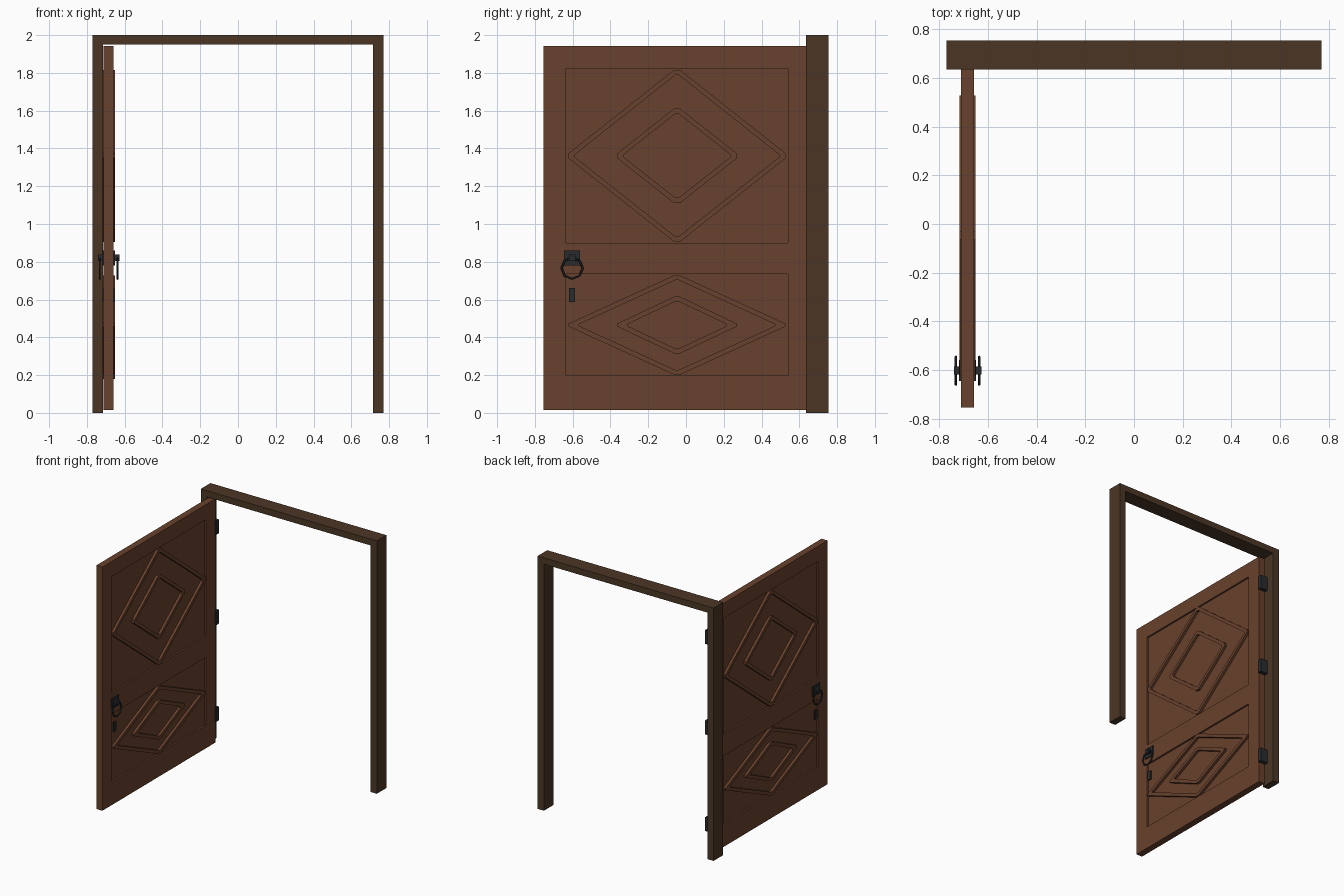
import bpy, bmesh, math
from mathutils import Matrix

if "Cube" in bpy.data.objects:
    bpy.data.objects.remove(bpy.data.objects["Cube"])


def material(name, rgb):
    m = bpy.data.materials.new(name)
    m.diffuse_color = (*rgb, 1)
    m.use_nodes = True
    m.node_tree.nodes["Principled BSDF"].inputs["Base Color"].default_value = m.diffuse_color
    return m


DOOR = material("reddish_brown_wood", (0.14, 0.053, 0.026))
FRAME = material("dark_brown_wood", (0.071, 0.037, 0.018))
IRON = material("black_iron", (0.022, 0.024, 0.027))


def finish(name, bm, mat):
    bmesh.ops.recalc_face_normals(bm, faces=bm.faces)
    me = bpy.data.meshes.new(name)
    bm.to_mesh(me)
    bm.free()
    me.materials.append(mat)
    ob = bpy.data.objects.new(name, me)
    bpy.context.collection.objects.link(ob)
    return ob


def add_box(bm, x, y, z):
    """Box from (min, max) pairs."""
    size = [p[1] - p[0] for p in (x, y, z)]
    mid = [(p[0] + p[1]) / 2 for p in (x, y, z)]
    bmesh.ops.create_cube(bm, size=1, matrix=Matrix.Translation(mid) @ Matrix.Diagonal((*size, 1)))


def box(name, mat, x, y, z):
    bm = bmesh.new()
    add_box(bm, x, y, z)
    return finish(name, bm, mat)


# Door frame: one extruded arch profile
bm = bmesh.new()
arch = [(-.77, 0), (-.77, 2), (.77, 2), (.77, 0), (.715, 0), (.715, 1.95), (-.715, 1.95), (-.715, 0)]
face = bm.faces.new([bm.verts.new((x, .635, z)) for x, z in arch])
ext = bmesh.ops.extrude_face_region(bm, geom=[face])
bmesh.ops.translate(bm, vec=(0, .12, 0), verts=[v for v in ext["geom"] if isinstance(v, bmesh.types.BMVert)])
finish("door_frame", bm, FRAME)

# Open door leaf with a sunken upper and lower panel on each face
X0, X1 = -.711, -.658
XC = (X0 + X1) / 2
HALF = (X1 - X0) / 2
SINK = .014
PANEL_Y = (-.635, .54)
leaf = box("door_leaf", DOOR, (X0, X1), (-.755, .66), (.015, 1.942))
bm = bmesh.new()
for z in ((.197, .735), (.90, 1.823)):
    add_box(bm, (X1 - SINK, X1 + .05), PANEL_Y, z)
    add_box(bm, (X0 - .05, X0 + SINK), PANEL_Y, z)
cutter = finish("panel_cutter", bm, DOOR)
cutter.hide_render = True
mod = leaf.modifiers.new("panels", "BOOLEAN")
mod.operation, mod.solver, mod.object = "DIFFERENCE", "EXACT", cutter
bpy.context.view_layer.objects.active = leaf
bpy.ops.object.modifier_apply(modifier=mod.name)
bpy.data.objects.remove(cutter)


def diamond_loop(a, b, cut):
    """Diamond with half sizes a, b whose four tips are cut flat."""
    k = cut / a
    ty, tz = a * k, b * k
    return [(a - ty, -tz), (a - ty, tz), (ty, b - tz), (-ty, b - tz),
            (-(a - ty), tz), (-(a - ty), -tz), (-ty, -(b - tz)), (ty, -(b - tz))]


def diamond(name, zc, a, b, side, width=.026):
    """Raised diamond moulding; a, b are the half sizes at the flat tips."""
    yc = -.0475
    cut = .016
    a, b = a + cut, b + cut * b / a
    s = 1 - width * math.hypot(a, b) / (a * b)   # even bar width all round
    loops = (diamond_loop(a, b, cut), diamond_loop(a * s, b * s, cut * .6))
    bm = bmesh.new()
    rings = []
    for depth in (HALF - SINK - .002, HALF + .006):
        rings.append([[bm.verts.new((XC + side * depth, yc + y, zc + z)) for y, z in lp] for lp in loops])
    (bo, bi), (to, ti) = rings
    for i in range(8):
        j = (i + 1) % 8
        for p, q in ((bo, to), (to, ti), (ti, bi), (bi, bo)):
            bm.faces.new((p[i], p[j], q[j], q[i]))
    finish(name, bm, DOOR)


# Diamonds and handles on both faces
for side, label in ((1, "inner"), (-1, "outer")):
    diamond(f"upper_large_diamond_{label}", 1.361, .575, .455, side)
    diamond(f"upper_small_diamond_{label}", 1.361, .317, .25, side)
    diamond(f"lower_large_diamond_{label}", .465, .575, .263, side)
    diamond(f"lower_small_diamond_{label}", .465, .317, .15, side)

    def span(d0, d1):
        return sorted((XC + side * (HALF + d0), XC + side * (HALF + d1)))

    box(f"handle_plate_{label}", IRON, span(-.004, .008), (-.645, -.56), (.78, .86))
    box(f"handle_boss_{label}", IRON, span(0, .03), (-.619, -.586), (.803, .838))
    box(f"keyhole_plate_{label}", IRON, span(-.004, .006), (-.619, -.587), (.587, .66))
    bpy.ops.mesh.primitive_torus_add(
        major_segments=8, minor_segments=6, major_radius=.056, minor_radius=.006,
        location=(XC + side * (HALF + .021), -.603, .766), rotation=(0, math.pi / 2, 0))
    ring = bpy.context.object
    ring.name = f"handle_ring_{label}"
    ring.data.materials.append(IRON)

# Hinges between door edge and jamb
for z, label in ((.235, "bottom"), (1.0, "middle"), (1.715, "top")):
    box(f"{label}_hinge", IRON, (-.717, -.651), (.655, .69), (z - .055, z + .055))
